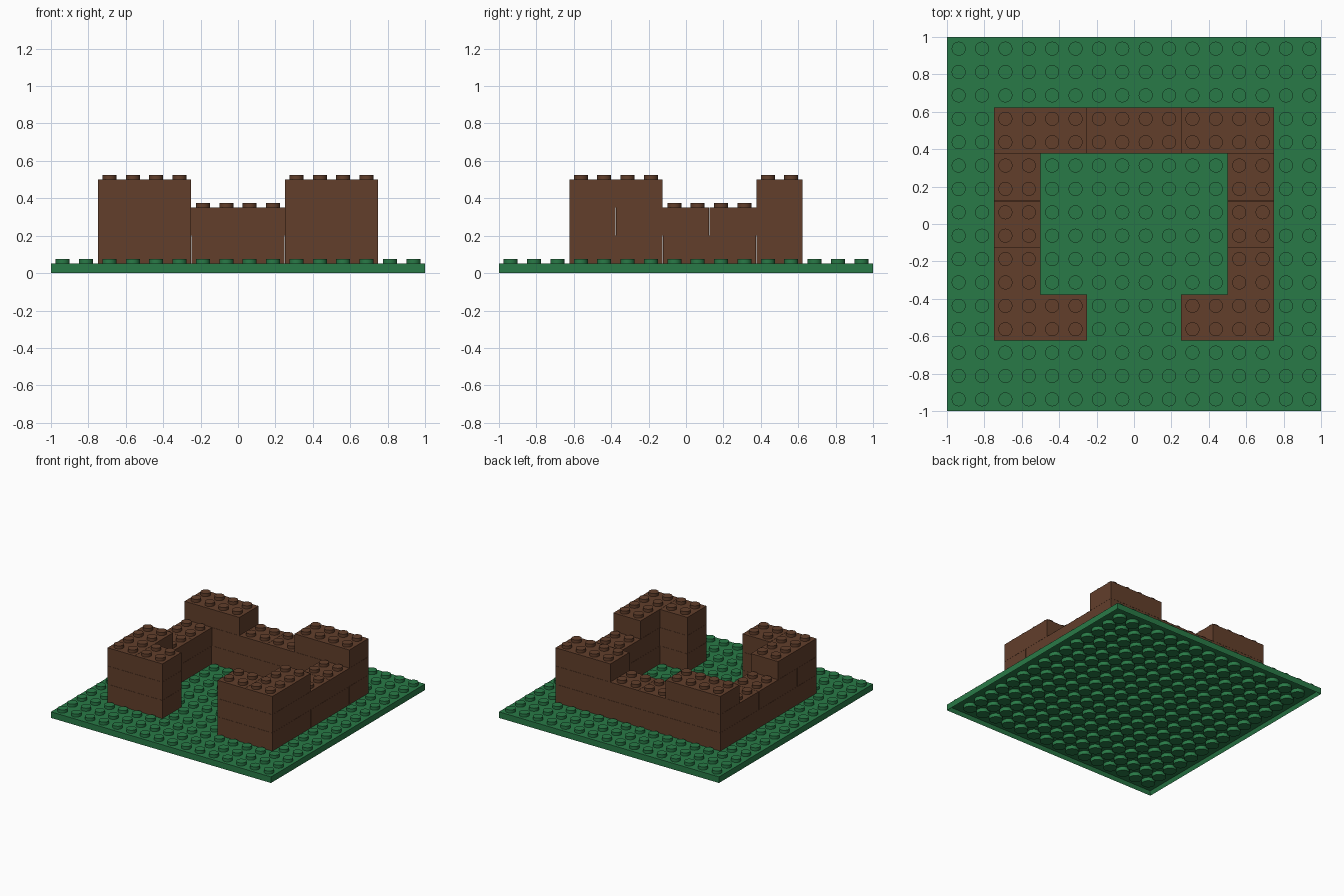
import bpy, bmesh, math
from mathutils import Matrix

default = bpy.data.objects.get("Cube")
if default:
    bpy.data.objects.remove(default, do_unlink=True)

PITCH = 0.125       # spacing between studs
PLATE_TOP = 0.05
BRICK_H = 0.15
STUD_R, STUD_H = 0.0375, 0.025
GAP = 0.001


def material(name, rgb):
    m = bpy.data.materials.new(name)
    m.use_nodes = True
    m.diffuse_color = (*rgb, 1)
    bsdf = m.node_tree.nodes["Principled BSDF"]
    bsdf.inputs["Base Color"].default_value = (*rgb, 1)
    bsdf.inputs["Roughness"].default_value = 0.5
    return m


green = material("baseplate green", (0.022, 0.195, 0.063))
brown = material("brick brown", (0.122, 0.049, 0.024))


def add_box(bm, lo, hi):
    size = [b - a for a, b in zip(lo, hi)]
    mid = [(a + b) / 2 for a, b in zip(lo, hi)]
    mat = Matrix.Translation(mid) @ Matrix.Diagonal((*size, 1))
    return bmesh.ops.create_cube(bm, size=1, matrix=mat)["verts"]


def add_stud(bm, x, y, z):
    bmesh.ops.create_cone(bm, cap_ends=True, segments=24, radius1=STUD_R,
                          radius2=STUD_R, depth=STUD_H,
                          matrix=Matrix.Translation((x, y, z + STUD_H / 2)))


def add_stud_grid(bm, x0, y0, nx, ny, z):
    for i in range(nx):
        for j in range(ny):
            add_stud(bm, x0 + (i + 0.5) * PITCH, y0 + (j + 0.5) * PITCH, z)


def add_tube(bm, x, y, z0, z1, outer, inner):
    walls = []
    for r in (outer, inner):
        walls += bmesh.ops.create_cone(
            bm, cap_ends=False, segments=20, radius1=r, radius2=r, depth=z1 - z0,
            matrix=Matrix.Translation((x, y, (z0 + z1) / 2)))["verts"]
    edges = {e for v in walls for e in v.link_edges}
    for z in (z0, z1):
        rim = [e for e in edges if all(abs(v.co.z - z) < 1e-4 for v in e.verts)]
        bmesh.ops.bridge_loops(bm, edges=rim)
    faces = list({f for v in walls for f in v.link_faces})
    bmesh.ops.recalc_face_normals(bm, faces=faces)


def finish(bm, name, mat):
    me = bpy.data.meshes.new(name)
    bm.to_mesh(me)
    bm.free()
    me.materials.append(mat)
    me.shade_smooth()
    me.set_sharp_from_angle(angle=math.radians(30))
    ob = bpy.data.objects.new(name, me)
    bpy.context.collection.objects.link(ob)
    return ob


# Baseplate: shell hollowed from beneath, studs above, tubes below
bm = bmesh.new()
add_box(bm, (-1, -1, 0), (1, 1, PLATE_TOP))
bm.faces.ensure_lookup_table()
bottom = min(bm.faces, key=lambda f: f.calc_center_median().z)
bmesh.ops.inset_region(bm, faces=[bottom], thickness=0.02)
for v in bottom.verts:
    v.co.z = 0.03
add_stud_grid(bm, -1, -1, 16, 16, PLATE_TOP)
for i in range(-7, 8):
    for j in range(-7, 8):
        add_tube(bm, i * PITCH, j * PITCH, 0, 0.032, 0.051, 0.0375)
finish(bm, "baseplate", green)


def brick(name, x, y, nx, ny, layer):
    """Brick with its low corner at x, y, counted in studs from the centre."""
    bm = bmesh.new()
    x0, y0 = x * PITCH, y * PITCH
    z0 = PLATE_TOP + layer * BRICK_H
    z1 = z0 + BRICK_H
    add_box(bm, (x0 + GAP, y0 + GAP, z0 + GAP),
            (x0 + nx * PITCH - GAP, y0 + ny * PITCH - GAP, z1))
    add_stud_grid(bm, x0, y0, nx, ny, z1)
    finish(bm, name, brown)


# Bricks of the left half: name, x, y, studs in x, studs in y, layer
half = [
    # bottom course
    ("front_stub_low", 2, -5, 2, 2, 0),
    ("side_front_low", 4, -5, 2, 4, 0),
    ("side_back_low", 4, -1, 2, 4, 0),
    ("back_corner_low", 2, 3, 4, 2, 0),
    # middle course
    ("front_stub_mid", 2, -5, 4, 2, 1),
    ("side_front_mid", 4, -3, 2, 4, 1),
    ("side_back_mid", 4, 1, 2, 4, 1),
    ("back_wall_mid", 0, 3, 4, 2, 1),
    # top course
    ("front_stub_top", 2, -5, 2, 2, 2),
    ("side_front_top", 4, -5, 2, 4, 2),
    ("back_corner_top", 2, 3, 4, 2, 2),
]
for name, x, y, nx, ny, layer in half:
    brick("left_" + name, x, y, nx, ny, layer)
    brick("right_" + name, -x - nx, y, nx, ny, layer)

# Single brick in the middle of the back wall's bottom course
brick("back_centre_low", -2, 3, 4, 2, 0)
